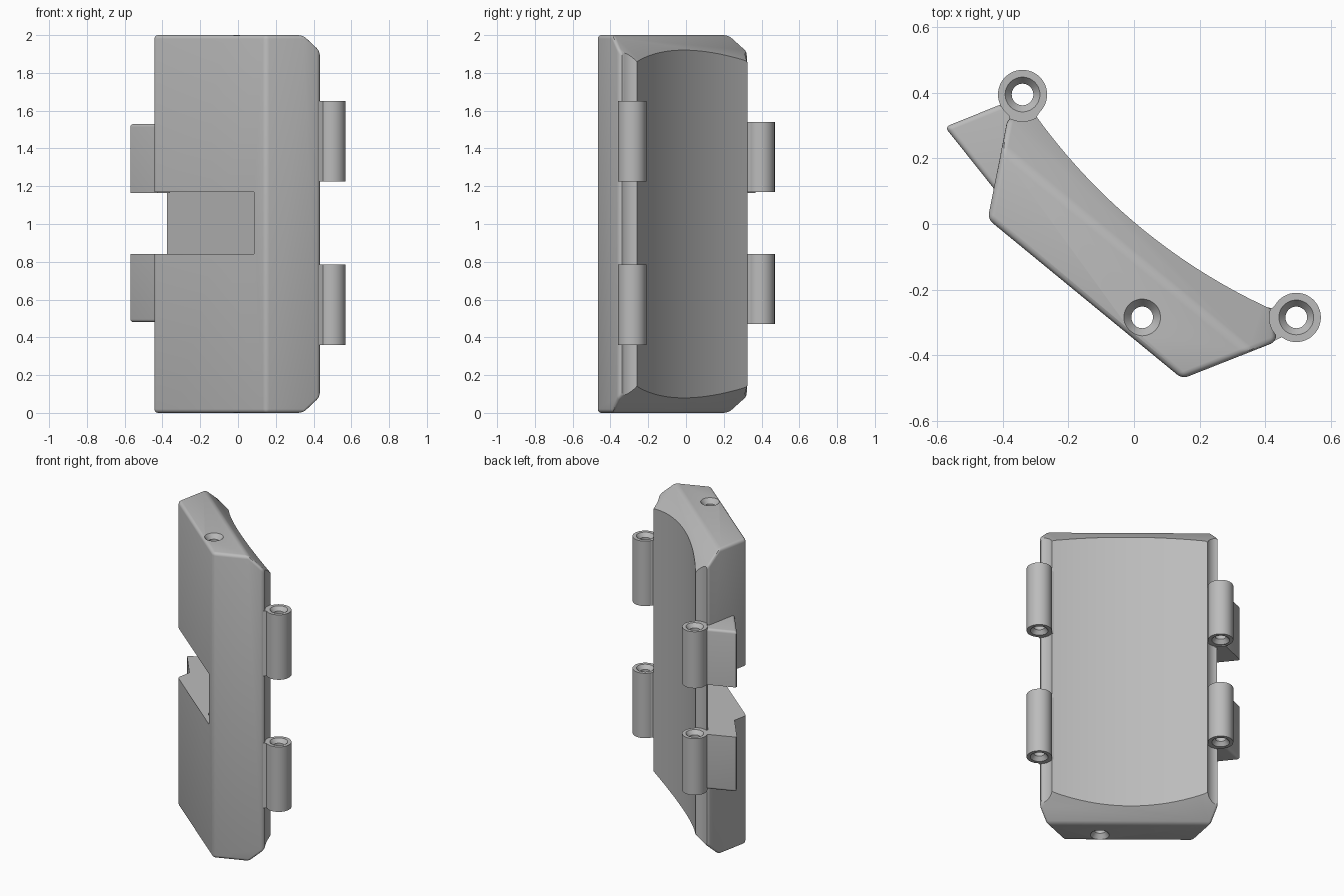
import bpy, bmesh, math
from mathutils import Vector

cube = bpy.data.objects.get("Cube")
if cube:
    bpy.data.objects.remove(cube, do_unlink=True)

grey = bpy.data.materials.new("plain_grey")
grey.use_nodes = True
grey.diffuse_color = (0.5, 0.5, 0.5, 1)
grey.node_tree.nodes["Principled BSDF"].inputs["Base Color"].default_value = (0.5, 0.5, 0.5, 1)

BACK = Vector((0.635, 0.772, 0))          # direction towards the curved side
LEFT_PIN, RIGHT_PIN = (-0.34, 0.395), (0.495, -0.285)
SCREW = (0.025, -0.285)


def finish(name, bm):
    bmesh.ops.recalc_face_normals(bm, faces=bm.faces)
    mesh = bpy.data.meshes.new(name)
    bm.to_mesh(mesh)
    bm.free()
    obj = bpy.data.objects.new(name, mesh)
    bpy.context.collection.objects.link(obj)
    mesh.materials.append(grey)
    return obj


def prism(points, z0, z1):
    bm = bmesh.new()
    face = bm.faces.new([bm.verts.new((x, y, z0)) for x, y in points])
    top = bmesh.ops.extrude_face_region(bm, geom=[face])["geom"]
    bmesh.ops.translate(bm, vec=(0, 0, z1 - z0),
                        verts=[v for v in top if isinstance(v, bmesh.types.BMVert)])
    bmesh.ops.recalc_face_normals(bm, faces=bm.faces)
    return bm


def round_edges(bm, edges, width):
    bmesh.ops.bevel(bm, geom=edges, offset=width, segments=4, profile=0.5,
                    affect='EDGES', clamp_overlap=True)


def lathe(name, centre, profile, closed, steps=48):
    """Rings of (radius, z) around a vertical axis."""
    bm = bmesh.new()
    rings = []
    for r, z in profile:
        rings.append([bm.verts.new((centre[0] + r * math.cos(i * math.tau / steps),
                                    centre[1] + r * math.sin(i * math.tau / steps), z))
                      for i in range(steps)])
    pairs = list(zip(rings, rings[1:]))
    if closed:
        pairs.append((rings[-1], rings[0]))
    else:
        bm.faces.new(rings[0])
        bm.faces.new(rings[-1])
    for a, b in pairs:
        for i in range(steps):
            j = (i + 1) % steps
            bm.faces.new((a[i], a[j], b[j], b[i]))
    return finish(name, bm)


def cut(obj, cutter):
    mod = obj.modifiers.new("cut", 'BOOLEAN')
    mod.operation = 'DIFFERENCE'
    mod.solver = 'EXACT'
    mod.object = cutter
    bpy.context.view_layer.objects.active = obj
    bpy.ops.object.modifier_apply(modifier=mod.name)
    bpy.data.objects.remove(cutter, do_unlink=True)


def smooth(obj):
    bpy.ops.object.select_all(action='DESELECT')
    obj.select_set(True)
    bpy.context.view_layer.objects.active = obj
    bpy.ops.object.shade_smooth_by_angle(angle=math.radians(28))


# Main shell: angled prism with sloped ends on the curved side
bm = prism([(-0.446, 0.015), (0.147, -0.472), (0.436, -0.358), (0.425, -0.25),
            (-0.285, 0.33), (-0.385, 0.325)], 0, 2)
for z, up in ((2, 1), (0, -1)):
    cutgeo = bmesh.ops.bisect_plane(
        bm, geom=bm.verts[:] + bm.edges[:] + bm.faces[:], dist=1e-5,
        plane_co=BACK * -0.075 + Vector((0, 0, z)),
        plane_no=BACK + Vector((0, 0, up)), clear_outer=True)["geom_cut"]
    bmesh.ops.contextual_create(bm, geom=[e for e in cutgeo if isinstance(e, bmesh.types.BMEdge)])
bmesh.ops.recalc_face_normals(bm, faces=bm.faces)
soft = [e for e in bm.edges
        if not any(f.normal.dot(BACK) > 0.97 for f in e.link_faces)]
round_edges(bm, soft, 0.02)
shell = finish("shell", bm)

# Concave face, hinge clearance grooves, screw hole and side notch
cut(shell, lathe("curve_cutter", (1.17, 1.387), [(1.81, -0.1), (1.81, 2.1)], False, 240))
for pin in (LEFT_PIN, RIGHT_PIN):
    cut(shell, lathe("groove_cutter", pin, [(0.082, -0.1), (0.082, 2.1)], False))
cut(shell, lathe("screw_cutter", SCREW,
                 [(0.056, -0.01), (0.056, 0), (0.033, 0.03),
                  (0.033, 1.97), (0.056, 2), (0.056, 2.01)], False))
cut(shell, finish("notch_cutter", prism(
    [(0.085, -0.7), (0.085, -0.2), (-0.375, 0.31), (-0.375, 0.36),
     (-0.7, 0.36), (-0.7, -0.7)], 0.84, 1.17)))
smooth(shell)


# Hinge knuckles with countersunk bores, each on a short neck
def knuckle(name, pin, neck, z0, z1):
    c = 0.025
    smooth(lathe(name, pin, [(0.033, z0 + c), (0.053, z0), (0.075, z0),
                             (0.075, z1), (0.053, z1), (0.033, z1 - c)], True))
    finish(name + "_neck", prism(neck, z0, z1))


left_neck = [(-0.38, 0.29), (-0.298, 0.29), (-0.298, 0.325), (-0.283, 0.348),
             (-0.32, 0.338), (-0.36, 0.338), (-0.397, 0.348), (-0.38, 0.328)]
right_neck = [(0.39, -0.34), (0.43, -0.355), (0.45, -0.346), (0.438, -0.30),
              (0.438, -0.27), (0.445, -0.235), (0.42, -0.257), (0.39, -0.25)]
for place, z0, z1 in (("upper", 1.17, 1.54), ("lower", 0.47, 0.84)):
    knuckle(place + "_left_knuckle", LEFT_PIN, left_neck, z0, z1)
for place, z0, z1 in (("upper", 1.225, 1.65), ("lower", 0.36, 0.785)):
    knuckle(place + "_right_knuckle", RIGHT_PIN, right_neck, z0, z1)

# Wedge stops beside the left knuckles
for place, z0, z1 in (("upper", 1.165, 1.53), ("lower", 0.48, 0.84)):
    bm = prism([(-0.577, 0.296), (-0.425, 0.105), (-0.36, 0.15),
                (-0.36, 0.33), (-0.40, 0.367)], z0, z1)
    inner = 1.17 if place == "upper" else 0.84
    outer = [e for e in bm.edges
             if min(v.co.x for v in e.verts) < -0.5
             and not all(abs(v.co.z - inner) < 0.01 for v in e.verts)]
    round_edges(bm, outer, 0.016)
    smooth(finish(place + "_wedge", bm))
